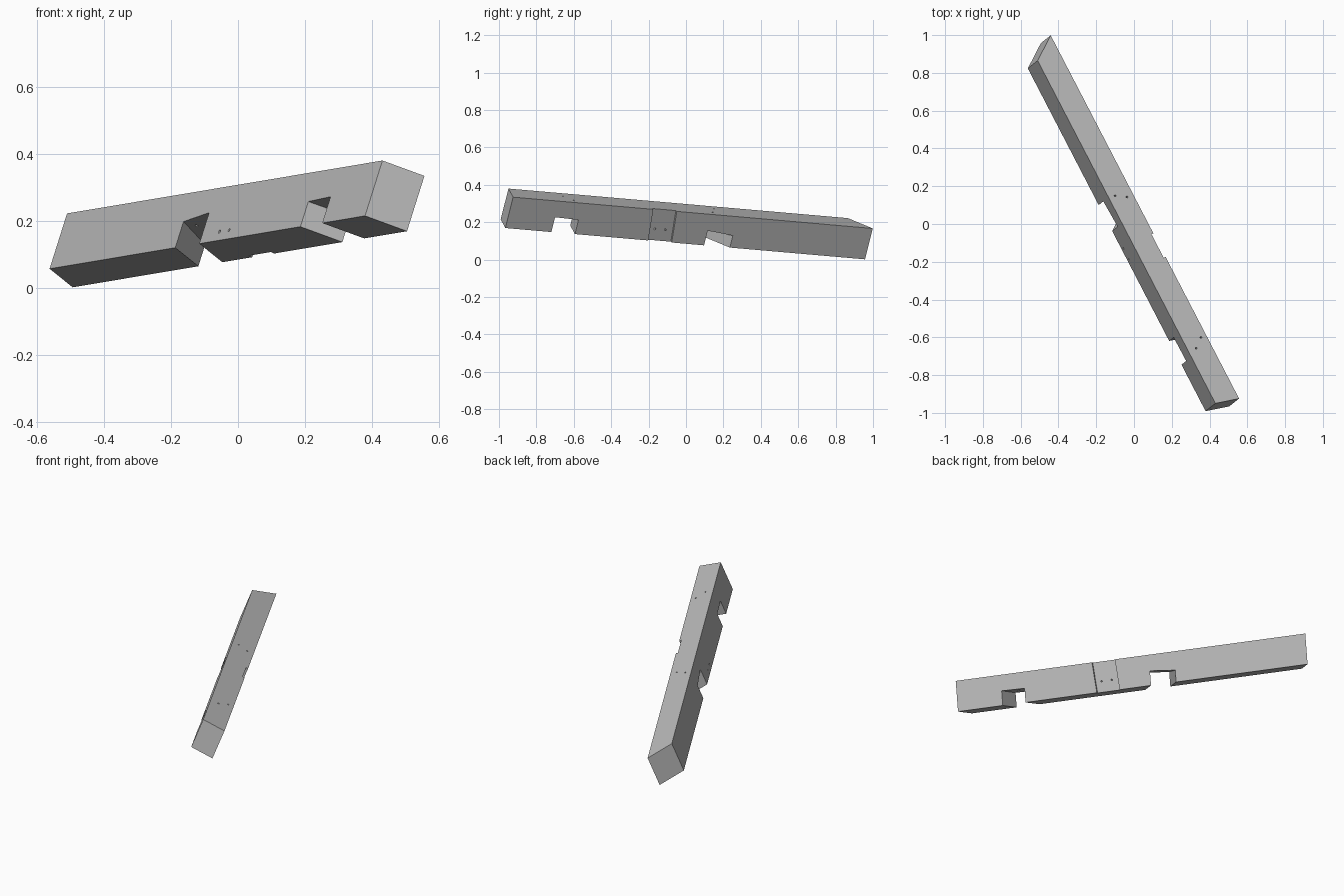
import bpy
import bmesh
from mathutils import Matrix, Vector

default = bpy.data.objects.get("Cube")
if default:
    bpy.data.objects.remove(default, do_unlink=True)

# Beam frame: length axis, width axis, height axis, origin at a top corner
U = Vector((0.459, -0.885, 0.077)).normalized()
W = Vector((0.84, 0.402, -0.366))
W = (W - U * W.dot(U)).normalized()
V = U.cross(W)
FRAME = Matrix((U, W, V)).transposed().to_4x4()
FRAME.translation = (-0.51, 0.865, 0.222)

WIDTH, HEIGHT, LENGTH = 0.132, 0.178, 2.05
BACK_SKEW, FRONT_SKEW = -0.69, 0.24

wood = bpy.data.materials.new("plain_grey")
wood.use_nodes = True
grey = (0.5, 0.5, 0.5, 1)
wood.diffuse_color = grey
wood.node_tree.nodes["Principled BSDF"].inputs["Base Color"].default_value = grey


def mix(a, b, f):
    return a + (b - a) * f


def finish(name, bm):
    bmesh.ops.recalc_face_normals(bm, faces=bm.faces)
    mesh = bpy.data.meshes.new(name)
    bm.to_mesh(mesh)
    bm.free()
    mesh.materials.append(wood)
    obj = bpy.data.objects.new(name, mesh)
    obj.matrix_world = FRAME
    bpy.context.collection.objects.link(obj)
    return obj


def block(name, place):
    """Unit cube whose corners are moved by place(a, b, c)."""
    bm = bmesh.new()
    bmesh.ops.create_cube(bm, size=1)
    for v in bm.verts:
        v.co = place(*(c + 0.5 for c in v.co))
    return finish(name, bm)


def notch(name, start, end, skew, depth, slope_s, slope_t):
    """Skewed notch through the underside with a tilted ceiling."""
    def place(a, b, c):
        t = mix(-0.05, WIDTH + 0.05, b)
        s = mix(start, end, a) + skew * t
        ceiling = -HEIGHT + depth + slope_s * (s - start) + slope_t * t
        return s, t, mix(-0.3, ceiling, c)
    return block(name, place)


def drill(name, p, q, radius=0.005):
    """Peg hole cutter along the line through p and q, run past both ends."""
    p, q = Vector(p), Vector(q)
    axis = q - p
    bm = bmesh.new()
    bmesh.ops.create_cone(bm, cap_ends=True, segments=12, radius1=radius,
                          radius2=radius, depth=axis.length + 0.06)
    turn = axis.to_track_quat('Z', 'Y').to_matrix().to_4x4()
    bmesh.ops.transform(bm, matrix=Matrix.Translation((p + q) / 2) @ turn, verts=bm.verts)
    return finish(name, bm)


# Timber with mitred ends
def beam_corner(a, b, c):
    t = WIDTH * b
    return mix(BACK_SKEW * t, LENGTH + FRONT_SKEW * t, a), t, -HEIGHT * (1 - c)


beam = block("timber_beam", beam_corner)


# Shallow housing on the side face
def housing_corner(a, b, c):
    h = mix(-0.25, 0.05, c)
    return mix(1.093, 1.235, a) + 0.09 * h, mix(WIDTH - 0.012, WIDTH + 0.05, b), h


cutters = [
    notch("rear_notch", 0.817, 0.973, BACK_SKEW, 0.084, 0.1, -0.045),
    notch("front_notch", 1.63, 1.772, FRONT_SKEW, 0.081, 0.025, 0),
    block("side_housing", housing_corner),
]

# Peg holes: down into each notch, and across through the housing
for s, t, lean in ((0.825, 0.037, 0.1), (0.858, 0.094, 0.1),
                   (1.742, 0.047, 0.025), (1.701, 0.1, 0.025)):
    cutters.append(drill("notch_peg_hole", (s, t, 0), (s + lean * 0.1, t, -0.1)))
for s in (1.085, 1.148):
    cutters.append(drill("housing_peg_hole", (s, 0, -0.149), (s + 0.046, WIDTH, -0.11)))

# Cut the joinery
bpy.context.view_layer.objects.active = beam
for cutter in cutters:
    cutter.hide_render = True
    mod = beam.modifiers.new(cutter.name, 'BOOLEAN')
    mod.operation = 'DIFFERENCE'
    mod.solver = 'EXACT'
    mod.object = cutter
    bpy.ops.object.modifier_apply(modifier=mod.name)
    bpy.data.objects.remove(cutter, do_unlink=True)
